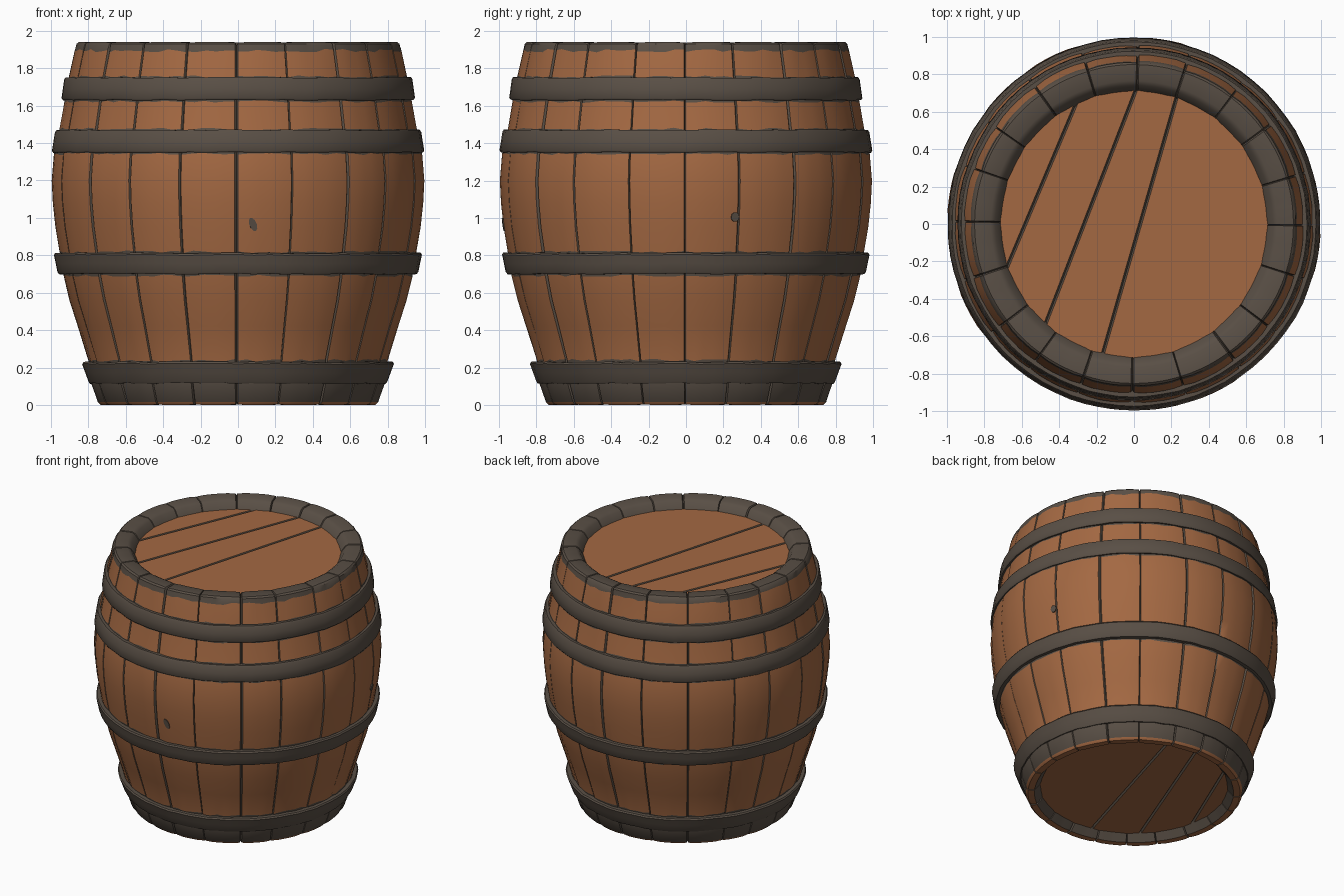
import bpy, bmesh, math, random
from mathutils import Vector

if "Cube" in bpy.data.objects:
    bpy.data.objects.remove(bpy.data.objects["Cube"])

random.seed(7)


def material(name, rgb):
    m = bpy.data.materials.new(name)
    m.diffuse_color = (*rgb, 1)
    m.use_nodes = True
    m.node_tree.nodes["Principled BSDF"].inputs["Base Color"].default_value = m.diffuse_color
    return m


WOOD = material("brown wood", (0.37, 0.140, 0.055))
DARK = material("dark iron", (0.100, 0.078, 0.060))


def polar(r, a, z):
    """Angle 0 is the front (-y), 90 degrees is the right (+x)."""
    return Vector((r * math.sin(a), -r * math.cos(a), z))


def finish(name, bm, angle=35, recalc=True):
    if recalc:
        bmesh.ops.recalc_face_normals(bm, faces=bm.faces)
    me = bpy.data.meshes.new(name)
    bm.to_mesh(me)
    bm.free()
    me.materials.append(WOOD)
    me.materials.append(DARK)
    me.shade_smooth()
    me.set_sharp_from_angle(angle=math.radians(angle))
    ob = bpy.data.objects.new(name, me)
    bpy.context.collection.objects.link(ob)
    return ob


def loft(bm, rows, colour):
    """Join a grid of points, closed both ways; colour(i, j) picks the material."""
    vs = [[bm.verts.new(p) for p in row] for row in rows]
    n, m = len(vs), len(vs[0])
    for i in range(n):
        for j in range(m):
            k, l = (i + 1) % n, (j + 1) % m
            f = bm.faces.new((vs[i][j], vs[i][l], vs[k][l], vs[k][j]))
            f.material_index = colour(i, j)


# Staves: radius, height, colour of the strip that follows, height wobble
PROFILE = [
    (0.63, 0.07, 1, 0), (0.69, 0.0, 0, 0), (0.735, 0.0, 0, 0), (0.75, 0.015, 1, 0),
    (0.79, 0.12, 1, 0), (0.803, 0.238, 0, .007), (0.86, 0.42, 0, 0), (0.905, 0.56, 0, 0),
    (0.936, 0.69, 1, .006), (0.957, 0.818, 0, .007), (0.98, 0.95, 0, 0), (0.994, 1.08, 0, 0),
    (1.0, 1.2, 0, 0), (0.988, 1.343, 1, .006), (0.958, 1.476, 0, .007),
    (0.932, 1.622, 1, .006), (0.907, 1.757, 0, .007), (0.876, 1.895, 1, .009),
    (0.864, 1.93, 1, 0), (0.852, 1.94, 1, 0), (0.765, 1.94, 1, 0),
    (0.74, 1.925, 1, 0), (0.69, 1.85, 1, 0),
]
STAVES = 20
joints = [math.radians(i * 18 + random.uniform(-1.5, 1.5)) for i in range(STAVES)]
widths = [random.uniform(0.004, 0.010) for _ in range(STAVES)]

# columns: angle, groove depth, stave radius offset, True when the strip after it is groove
columns = []
for s in range(STAVES):
    n = (s + 1) % STAVES
    a0 = joints[s] + widths[s]
    a1 = joints[n] + (math.tau if n == 0 else 0) - widths[n]
    sink = random.uniform(0, 0.007)
    columns.append((joints[s], 0.018, 0, True))
    for k in range(6):
        bow = 0.004 if k in (0, 5) else 0
        columns.append((a0 + (a1 - a0) * k / 5, bow, sink, k == 5))

rows = []
for i, (r, z, c, wob) in enumerate(PROFILE):
    p = PROFILE[max(i - 1, 0)]
    q = PROFILE[min(i + 1, len(PROFILE) - 1)]
    nrm = Vector((q[1] - p[1], p[0] - q[0])).normalized()  # outward from the wood
    row = []
    for a, depth, sink, _ in columns:
        d = depth + (sink if 3 < i < 18 else 0)
        dr, dz = nrm.x * d, nrm.y * d
        row.append(polar(r - dr, a, max(0, z - dz + random.uniform(-wob, wob))))
    rows.append(row)

bm = bmesh.new()
loft(bm, rows, lambda i, j: 1 if columns[j][3] else PROFILE[i][2])
finish("barrel_staves", bm)

# Iron hoops, slightly conical and slightly hammered
HOOPS = {
    "base_hoop": (0.115, 0.80, 0.23, 0.835),
    "lower_hoop": (0.70, 0.966, 0.812, 0.985),
    "upper_hoop": (1.35, 0.998, 1.47, 0.982),
    "top_hoop": (1.63, 0.946, 1.75, 0.932),
}
for name, (z0, r0, z1, r1) in HOOPS.items():
    section = [(r0 - .05, z0), (r0 - .007, z0), (r0, z0 + .01), ((r0 + r1) / 2, (z0 + z1) / 2),
               (r1, z1 - .01), (r1 - .007, z1), (r1 - .05, z1)]
    ring = 72
    dents = [random.uniform(-0.004, 0) for _ in range(ring)]
    lift = [random.uniform(-0.003, 0.003) for _ in range(ring)]
    bm = bmesh.new()
    loft(bm, [[polar(r + dents[j], math.tau * j / ring, z + lift[j]) for j in range(ring)]
              for r, z in section], lambda i, j: 1)
    finish(name, bm, 45)

# Heads: discs cut by diagonal grooves between the planks
GROOVES = [((-0.64, -0.14), (-0.37, 0.50)), ((-0.46, -0.50), (0.0, 0.69)),
           ((-0.16, -0.67), (0.22, 0.65))]


def head(name, radius, z, up):
    bm = bmesh.new()
    bmesh.ops.create_circle(bm, cap_ends=True, segments=64, radius=radius)
    lines = []
    for a, b in GROOVES:
        a, b = Vector((*a, 0)), Vector((*b, 0))
        side = (b - a).cross(Vector((0, 0, 1))).normalized()
        lines.append((a, side))
        for off in (-0.009, 0, 0.009):
            bmesh.ops.bisect_plane(bm, geom=bm.verts[:] + bm.edges[:] + bm.faces[:],
                                   plane_co=a + side * off, plane_no=side, dist=1e-5)
    for f in bm.faces:
        c = f.calc_center_median()
        f.material_index = int(any(abs((c - a).dot(s)) < 0.008 for a, s in lines))
    for v in bm.verts:
        flat = v.co.copy()
        groove = any(abs((flat - a).dot(s)) < 1e-4 for a, s in lines)
        v.co.z = z - up * (0.015 if groove else 0)
    bm.normal_update()
    for f in bm.faces:
        if f.normal.z * up < 0:
            f.normal_flip()
    finish(name, bm, 25, recalc=False)


head("top_head", 0.715, 1.88, 1)
head("bottom_head", 0.655, 0.05, -1)


# Knots: thin dark plates that follow the bulge
def body_radius(z):
    for (r0, z0, *_), (r1, z1, *_) in zip(PROFILE[3:], PROFILE[4:]):
        if z0 <= z <= z1:
            return r0 + (r1 - r0) * (z - z0) / (z1 - z0)


def knot(name, angle, z, w, h, tilt):
    bm = bmesh.new()
    vs = []
    for k in range(10):
        t = math.tau * k / 10
        x, y = w * math.cos(t), h * math.sin(t)
        zz = z + y
        vs.append(bm.verts.new(polar(body_radius(zz) + 0.002,
                                     math.radians(angle) + x + tilt * y, zz)))
    f = bm.faces.new(vs)
    f.material_index = 1
    base = bmesh.ops.extrude_face_region(bm, geom=[f])
    for v in base["geom"]:
        if isinstance(v, bmesh.types.BMVert):
            v.co.x *= 0.992
            v.co.y *= 0.992
    for g in bm.faces:
        g.material_index = 1
    finish(name, bm)


knot("front_knot", 4.7, 0.965, 0.021, 0.036, -0.3)
knot("right_knot", 105.5, 1.005, 0.023, 0.026, 0)
